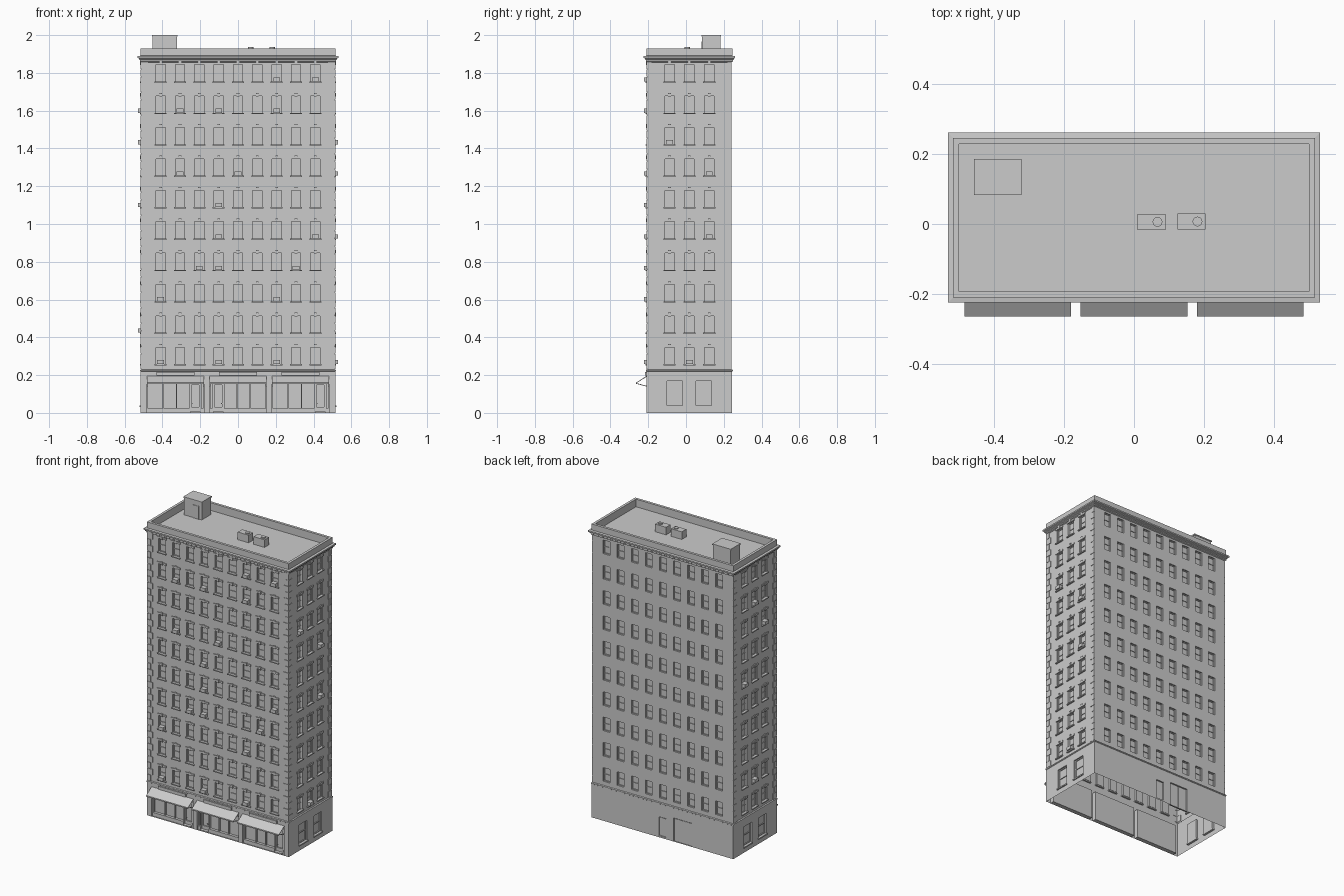
import bpy, bmesh, math
from mathutils import Vector, Matrix

if "Cube" in bpy.data.objects:
    bpy.data.objects.remove(bpy.data.objects["Cube"])

W, D, CY = 0.511, 0.2225, 0.018      # half width, half depth, centre in y
BASE_TOP, WALL_TOP = 0.222, 1.862
FLOORS = [0.255 + 0.1663 * i for i in range(10)]
COLS = [0.1024 * (i - 4) for i in range(9)]
SIDE_COLS = [-0.105, 0.0, 0.105]

# Facade coordinates: u along the wall, d outward, z up
def front(u, d, z): return Vector((u, CY - D - d, z))
def right(u, d, z): return Vector((W + d, CY + u, z))
def back(u, d, z): return Vector((-u, CY + D + d, z))
def left(u, d, z): return Vector((-W - d, CY - u, z))


def finish(name, bm, recalc=True):
    if recalc:
        bmesh.ops.recalc_face_normals(bm, faces=bm.faces)
    me = bpy.data.meshes.new(name)
    bm.to_mesh(me)
    bm.free()
    ob = bpy.data.objects.new(name, me)
    bpy.context.collection.objects.link(ob)
    return ob


def prism(bm, place, u0, u1, profile):
    """Extrude a (d, z) profile along the wall."""
    a = [bm.verts.new(place(u0, d, z)) for d, z in profile]
    b = [bm.verts.new(place(u1, d, z)) for d, z in profile]
    n = len(a)
    bm.faces.new(a)
    bm.faces.new(b[::-1])
    for i in range(n):
        j = (i + 1) % n
        bm.faces.new((a[j], a[i], b[i], b[j]))


def box(bm, place, u0, u1, d0, d1, z0, z1):
    prism(bm, place, u0, u1, [(d0, z0), (d1, z0), (d1, z1), (d0, z1)])


def wall(name, place, half, d, z0, z1, openings, depth):
    """Wall sheet with recessed rectangular openings."""
    bm = bmesh.new()
    us = sorted({-half, half} | {o[k] for o in openings for k in (0, 1)})
    zs = sorted({z0, z1} | {o[k] for o in openings for k in (2, 3)})
    def quad(pts):
        bm.faces.new([bm.verts.new(place(*p)) for p in pts])
    for a, b in zip(us, us[1:]):
        for c, e in zip(zs, zs[1:]):
            m, n = (a + b) / 2, (c + e) / 2
            if not any(o[0] < m < o[1] and o[2] < n < o[3] for o in openings):
                quad([(a, d, c), (b, d, c), (b, d, e), (a, d, e)])
    for a, b, c, e in openings:
        rim = [(a, c), (b, c), (b, e), (a, e)]
        quad([(u, d - depth, z) for u, z in rim])
        for (u, z), (v, y) in zip(rim, rim[1:] + rim[:1]):
            quad([(u, d, z), (v, d, y), (v, d - depth, y), (u, d - depth, z)])
    bmesh.ops.remove_doubles(bm, verts=bm.verts, dist=1e-5)
    finish(name, bm, False)


def rings(name, steps, cap=False):
    """Loft rectangles around the building from (offset, z) steps."""
    bm = bmesh.new()
    prev = None
    for o, z in steps:
        x, y = W + o, D + o
        cur = [bm.verts.new((sx * x, CY + sy * y, z))
               for sx, sy in ((-1, -1), (1, -1), (1, 1), (-1, 1))]
        if prev:
            for i in range(4):
                j = (i + 1) % 4
                bm.faces.new((prev[i], prev[j], cur[j], cur[i]))
        prev = cur
    if cap:
        bm.faces.new(prev)
    finish(name, bm, False)


# Upper walls with windows, trim and sashes
sills, heads, sashes = bmesh.new(), bmesh.new(), bmesh.new()
for nm, place, half, cols in (("front", front, W, COLS), ("right", right, D, SIDE_COLS),
                              ("back", back, W, COLS), ("left", left, D, SIDE_COLS)):
    wins = [(c - .025, c + .025, z + .003, z + .092) for z in FLOORS for c in cols]
    wall(nm + "_upper_wall", place, half, 0, BASE_TOP, WALL_TOP, wins, 0.012)
    for u0, u1, z0, z1 in wins:
        c, zm = (u0 + u1) / 2, (z0 + z1) / 2
        for s in (u0, u1 - .004):
            box(sashes, place, s, s + .004, -.012, -.008, z0, z1)
        for z in (z0, zm - .002, z1 - .004):
            box(sashes, place, u0 + .004, u1 - .004, -.012, -.008, z, z + .004)
        if nm != "back":
            box(sills, place, c - .032, c + .032, -.01, .009, z0 - .007, z0)
            box(heads, place, c - .033, c + .033, -.002, .005, z1, z1 + .012)
            box(heads, place, c - .007, c + .007, -.002, .008, z1 - .002, z1 + .017)
finish("window_sills", sills)
finish("window_lintels", heads)
finish("window_sashes", sashes)

# Ground floor walls
B = 0.004
BAYS = [(-.331, 1), (0, -1), (.331, 1)]          # bay centre, door side
wall("front_base_wall", front, W + B, B, 0, BASE_TOP,
     [(c - .151, c + .151, 0, .192) for c, s in BAYS], .028)
side = [(-.118, -.036, .04, .17), (.034, .116, .04, .17)]
wall("right_base_wall", right, D + B, B, 0, BASE_TOP, side, .014)
wall("left_base_wall", left, D + B, B, 0, BASE_TOP,
     [(-b, -a, c, d) for a, b, c, d in side], .014)
wall("back_base_wall", back, W + B, B, 0, BASE_TOP,
     [(-.027, .027, 0.01, .135), (.08, .212, 0, .155)], .01)

# Ground floor side window frames
bm = bmesh.new()
for place, sgn in ((right, 1), (left, -1)):
    for a, b, z0, z1 in side:
        c = sgn * (a + b) / 2
        box(bm, place, c - .046, c + .046, -.01, .011, z0 - .008, z0)
        for u in (c - .041, c + .035):
            box(bm, place, u, u + .006, -.01, -.005, z0, z1)
        for z in (z0, .105, z1 - .006):
            box(bm, place, c - .035, c + .035, -.01, -.005, z, z + .006)
finish("side_window_frames", bm)

# Rear service doors
bm = bmesh.new()
box(bm, back, -.022, .022, -.006, -.002, .012, .13)
for a in (.084, .148):
    box(bm, back, a, a + .06, -.006, -.002, .002, .15)
finish("rear_doors", bm)

# Shopfronts, awnings and sign boards
shop, doors, awn, struts, signs = [bmesh.new() for _ in range(5)]
for c, s in BAYS:
    dc = c + s * .104
    d0, d1 = dc - .03, dc + .03
    for a, b in ((c - .151, d0), (d1, c + .151)):
        box(shop, front, a, b, -.024, -.006, 0, .024)
    for u in (c - .149, c + .149, c - s * .065, c + s * .005, d0, d1):
        box(shop, front, u - .003, u + .003, -.024, -.012, .0, .192)
    box(shop, front, c - .151, c + .151, -.024, -.010, .158, .165)
    box(doors, front, dc - .028, dc + .028, -.02, .004, 0, .008)       # step
    for u in (dc - .027, dc + .020):
        box(doors, front, u, u + .007, -.024, -.016, .008, .158)
    for z0, z1 in ((.008, .03), (.148, .158)):
        box(doors, front, dc - .02, dc + .02, -.024, -.016, z0, z1)
    h = dc - s * .018
    box(doors, front, h - .004, h + .004, -.017, -.009, .047, .053)    # handle
    prism(awn, front, c - .152, c + .152,
          [(.004, .196), (.06, .160), (.06, .152), (.057, .152), (.057, .158), (.004, .191)])
    for u in (c - .148, c + .145):
        prism(struts, front, u, u + .003, [(.003, .143), (.003, .139), (.058, .154), (.058, .158)])
    box(signs, front, c - .101, c + .101, .003, .012, .197, .217)
finish("shopfront_frames", shop)
finish("shop_doors", doors)
finish("awnings", awn)
finish("awning_struts", struts)
finish("sign_boards", signs)

# Corner quoins: long and short blocks alternate
bm = bmesh.new()
N = 40
h = (WALL_TOP - .232) / N
for i in range(N):
    z0, z1 = .232 + i * h, .232 + (i + 1) * h - .002
    wf, ws = (.034, .022) if i % 2 else (.022, .034)
    box(bm, front, -W - B, -W + wf, -.002, B, z0, z1)
    box(bm, front, W - wf, W + B, -.002, B, z0, z1)
    for place in (right, left):
        for sgn in (-1, 1):
            a, b = sorted((sgn * (D - ws), sgn * D))
            box(bm, place, a, b, -.002, B, z0, z1)
finish("corner_quoins", bm)

# Belt, cornice, parapet and roof
rings("belt_course", [(B, .219), (.007, .221), (.007, .228), (0, .231)])
rings("cornice", [(0, 1.856), (.007, 1.860), (.007, 1.867), (.013, 1.871), (.013, 1.876),
                  (.02, 1.880), (.02, 1.889), (.005, 1.891)])
rings("parapet_and_roof", [(.005, 1.889), (.005, 1.93), (-.012, 1.93), (-.012, 1.88)], True)

# Window air conditioners: (floor, column)
bm = bmesh.new()
UNITS = ((front, COLS, [(9, 6), (9, 8), (8, 1), (8, 3), (8, 6), (6, 1), (6, 4), (5, 3), (4, 3),
                        (4, 8), (3, 2), (3, 3), (3, 7), (2, 0), (2, 6), (0, 0), (0, 3), (0, 6)]),
         (right, SIDE_COLS, [(7, 0), (6, 2), (4, 2), (0, 1)]),
         (left, SIDE_COLS, [(8, 1), (7, 2), (5, 0), (1, 1)]))
for place, cols, spots in UNITS:
    for f, c in spots:
        z, u = FLOORS[f] + .003, cols[c]
        box(bm, place, u - .018, u + .018, -.012, .018, z, z + .022)
finish("window_air_conditioners", bm)


def block(bm, x0, x1, y0, y1, z0, z1):
    m = Matrix.Translation(((x0 + x1) / 2, (y0 + y1) / 2, (z0 + z1) / 2))
    bmesh.ops.create_cube(bm, size=1, matrix=m @ Matrix.Diagonal((x1 - x0, y1 - y0, z1 - z0, 1)))


# Stair bulkhead with door
bm = bmesh.new()
block(bm, -.453, -.324, .086, .183, 1.88, 1.992)
block(bm, -.456, -.321, .083, .186, 1.992, 2.0)
block(bm, -.385, -.345, .083, .088, 1.88, 1.965)
finish("stair_bulkhead", bm)

# Rooftop cooling units with fans
bm = bmesh.new()
for x, y in ((.05, .006), (.164, .007)):
    block(bm, x - .04, x + .04, y - .023, y + .023, 1.88, 1.93)
    bmesh.ops.create_cone(bm, cap_ends=True, segments=16, radius1=.014, radius2=.014, depth=.008,
                          matrix=Matrix.Translation((x + .017, y, 1.932)))
finish("rooftop_cooling_units", bm)
